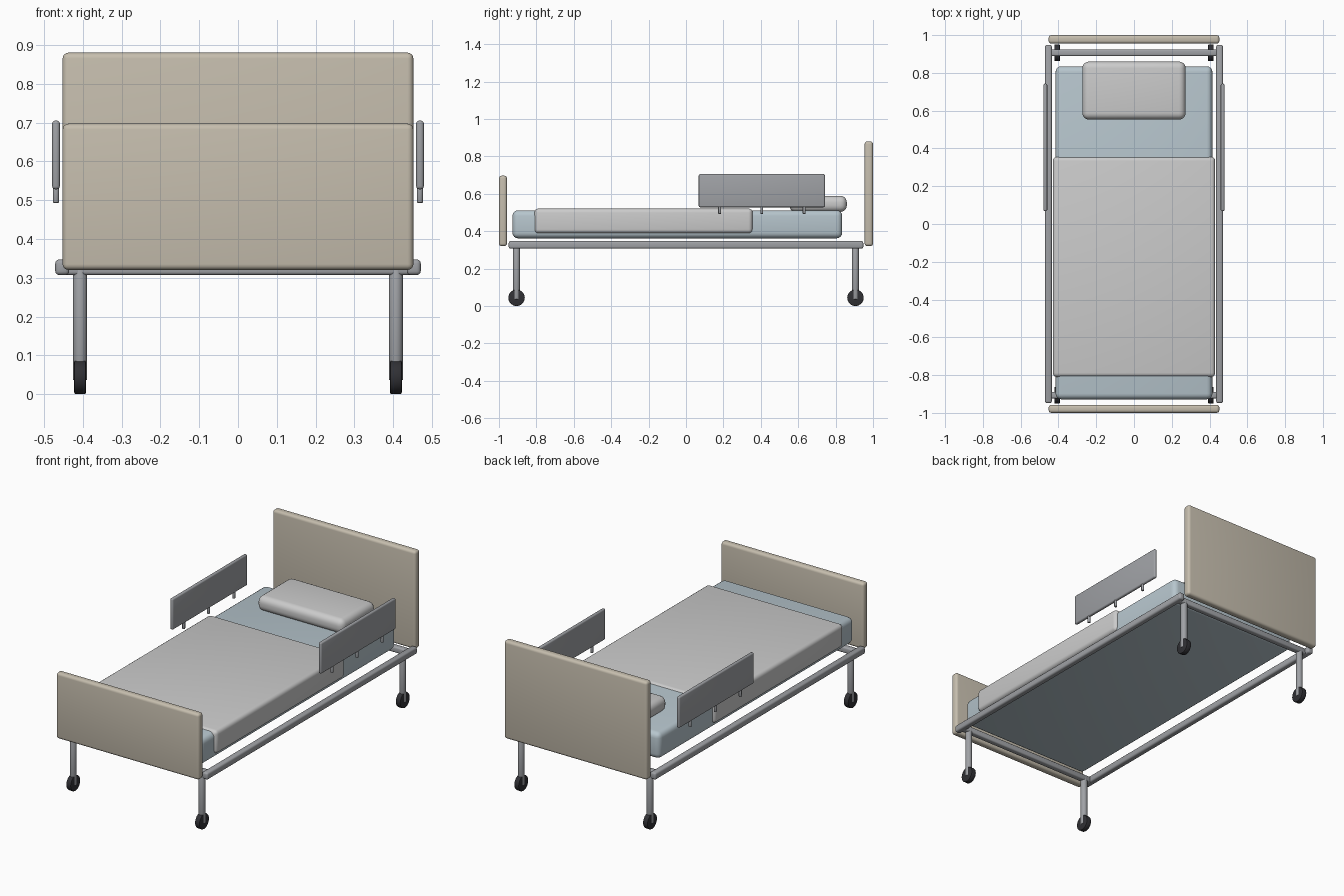
import bpy, math

if "Cube" in bpy.data.objects:
    bpy.data.objects.remove(bpy.data.objects["Cube"])

def mat(name, c):
    m = bpy.data.materials.new(name)
    m.diffuse_color = (*c, 1)
    m.use_nodes = True
    m.node_tree.nodes["Principled BSDF"].inputs["Base Color"].default_value = m.diffuse_color
    return m

BOARD = mat("board_tan", (0.56, 0.51, 0.42))
METAL = mat("metal_grey", (0.35, 0.36, 0.38))
RUBBER = mat("rubber_black", (0.03, 0.03, 0.035))
BLUE = mat("mattress_blue", (0.47, 0.56, 0.61))
LINEN = mat("linen_grey", (0.70, 0.70, 0.67))

def finish(name, m, bevel, seg):
    o = bpy.context.object
    o.name = name
    o.data.materials.append(m)
    bpy.ops.object.transform_apply(location=False, rotation=True, scale=True)
    b = o.modifiers.new("round", 'BEVEL')
    b.width, b.segments, b.limit_method = bevel, seg, 'ANGLE'
    b.angle_limit = math.radians(40)
    bpy.ops.object.modifier_apply(modifier=b.name)
    bpy.ops.object.shade_smooth_by_angle(angle=math.radians(40))
    return o

def box(name, x, y, z, m, bevel, seg=4):
    """Rounded box from (min, max) ranges."""
    bpy.ops.mesh.primitive_cube_add(size=1, location=[sum(r) / 2 for r in (x, y, z)])
    bpy.context.object.scale = [r[1] - r[0] for r in (x, y, z)]
    return finish(name, m, bevel, seg)

def cyl(name, loc, r, depth, m, rot=(0, 0, 0), bevel=0.002, sides=24):
    bpy.ops.mesh.primitive_cylinder_add(vertices=sides, radius=r, depth=depth,
                                        location=loc, rotation=rot)
    return finish(name, m, bevel, 2)

# End boards
box("headboard", (-0.452, 0.452), (0.955, 1.0), (0.32, 0.88), BOARD, 0.015)
box("footboard", (-0.452, 0.452), (-1.0, -0.957), (0.32, 0.697), BOARD, 0.015)

# Bedding
box("mattress", (-0.415, 0.415), (-0.928, 0.835), (0.362, 0.512), BLUE, 0.03)
box("blanket", (-0.43, 0.43), (-0.81, 0.356), (0.388, 0.521), LINEN, 0.022)
box("pillow", (-0.273, 0.273), (0.553, 0.86), (0.503, 0.589), LINEN, 0.035, 5)

for sx, side in ((-1, "left"), (1, "right")):
    # Long frame rail
    x = sx * 0.453
    box(f"frame_rail_{side}", (x - 0.018, x + 0.018), (-0.948, 0.948),
        (0.307, 0.347), METAL, 0.01, 3)
    # Guard panel and its three posts
    x = sx * 0.469
    box(f"guard_panel_{side}", (x - 0.01, x + 0.01), (0.068, 0.743),
        (0.528, 0.705), METAL, 0.008, 3)
    for i, y in enumerate((0.18, 0.405, 0.632)):
        cyl(f"guard_post_{side}_{i}", (x, y, 0.518), 0.008, 0.05, METAL, sides=16)
    # Legs and wheels
    for sy, end in ((-1, "foot"), (1, "head")):
        x, y = sx * 0.407, sy * 0.906
        cyl(f"leg_{end}_{side}", (x, y, 0.179), 0.018, 0.286, METAL)
        cyl(f"wheel_{end}_{side}", (x, y, 0.044), 0.044, 0.03, RUBBER,
            (0, math.pi / 2, 0), 0.004, 28)

# Frame cross bars
for sy, end in ((-1, "foot"), (1, "head")):
    y = sy * 0.906
    box(f"cross_bar_{end}", (-0.452, 0.452), (y - 0.017, y + 0.017),
        (0.307, 0.341), METAL, 0.008, 3)
